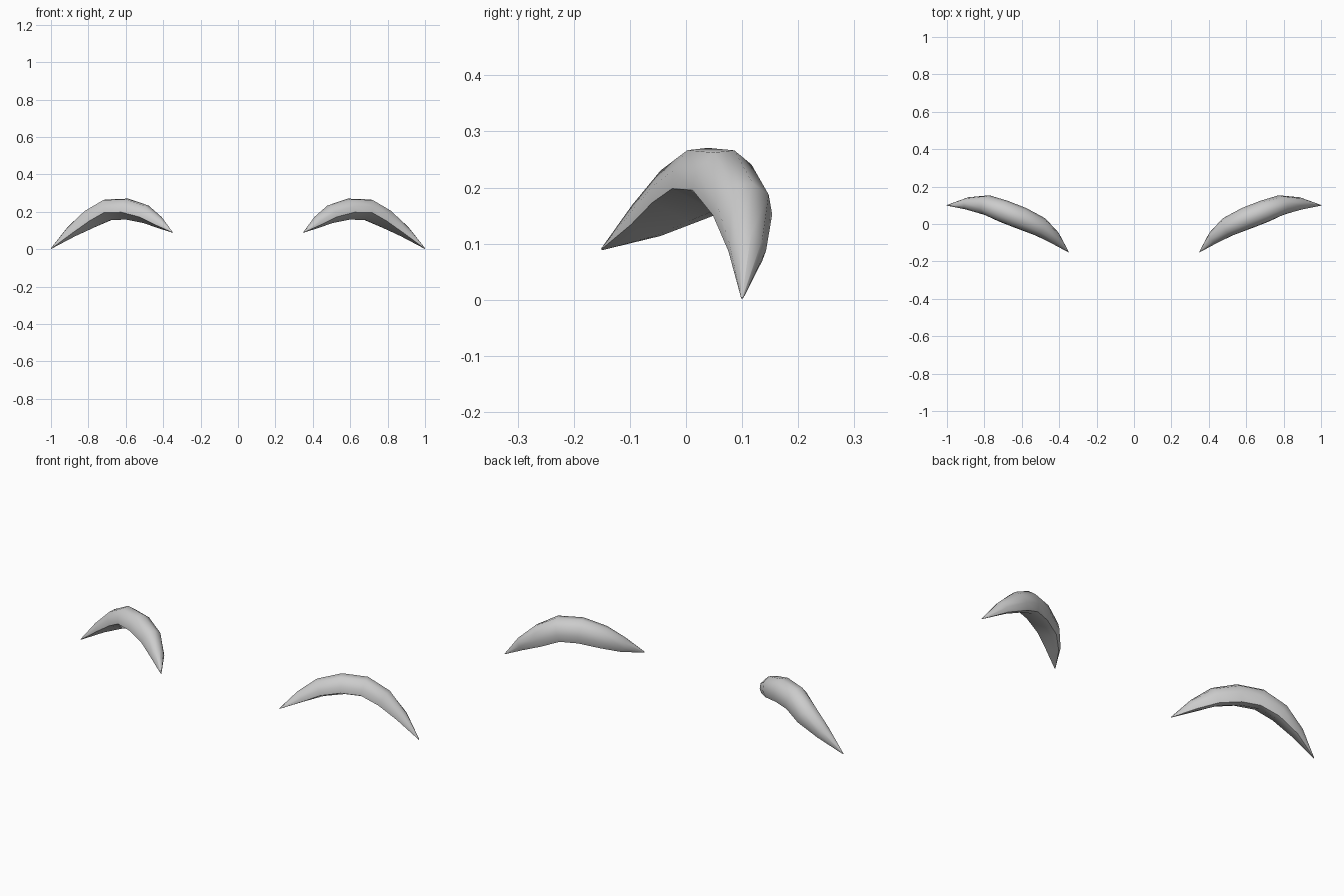
import bpy
from mathutils import Vector

if "Cube" in bpy.data.objects:
    bpy.data.objects.remove(bpy.data.objects["Cube"])

# centre path of the right brow: x, y, z, thickness
PATH = [(0.35, -0.15, 0.09, 0.03), (0.425, -0.075, 0.14, 0.58),
        (0.50, -0.018, 0.183, 0.88), (0.60, 0.028, 0.21, 1.0),
        (0.70, 0.067, 0.207, 1.0), (0.79, 0.10, 0.16, 0.9),
        (0.89, 0.108, 0.092, 0.56), (1.0, 0.10, 0.003, 0.03)]
# cross-section (sideways toward the back, upward), with a flat slanted underside
SECTION = [(-0.058, -0.012), (-0.055, 0.02), (-0.025, 0.057), (0.015, 0.061),
           (0.05, 0.035), (0.062, -0.01), (0.05, -0.05), (0.02, -0.052)]


def brow(name, side):
    pts = [Vector(p[:3]) for p in PATH]
    n, verts, faces = len(SECTION), [], []
    for i, p in enumerate(pts):
        tangent = (pts[min(i + 1, len(pts) - 1)] - pts[max(i - 1, 0)]).normalized()
        back = Vector((-tangent.y, tangent.x, 0)).normalized()
        up = tangent.cross(back)
        for s, u in SECTION:
            v = p + (back * s + up * u) * PATH[i][3]
            verts.append((v.x * side, v.y, v.z))
    for i in range(len(pts) - 1):
        for j in range(n):
            k = (j + 1) % n
            faces.append((i * n + j, i * n + k, (i + 1) * n + k, (i + 1) * n + j))
    faces.append(tuple(reversed(range(n))))
    faces.append(tuple(range(len(verts) - n, len(verts))))
    if side > 0:
        faces = [tuple(reversed(f)) for f in faces]
        faces[-2:] = [tuple(reversed(f)) for f in faces[-2:]]
    mesh = bpy.data.meshes.new(name)
    mesh.from_pydata(verts, [], faces)
    obj = bpy.data.objects.new(name, mesh)
    bpy.context.collection.objects.link(obj)
    bpy.ops.object.select_all(action='DESELECT')
    obj.select_set(True)
    bpy.context.view_layer.objects.active = obj
    # consistent outward normals
    bpy.ops.object.mode_set(mode='EDIT')
    bpy.ops.mesh.select_all(action='SELECT')
    bpy.ops.mesh.normals_make_consistent(inside=False)
    bpy.ops.object.mode_set(mode='OBJECT')
    bpy.ops.object.shade_smooth_by_angle(angle=0.8)


# pair of arched brows
brow("right_eyebrow", 1)
brow("left_eyebrow", -1)
